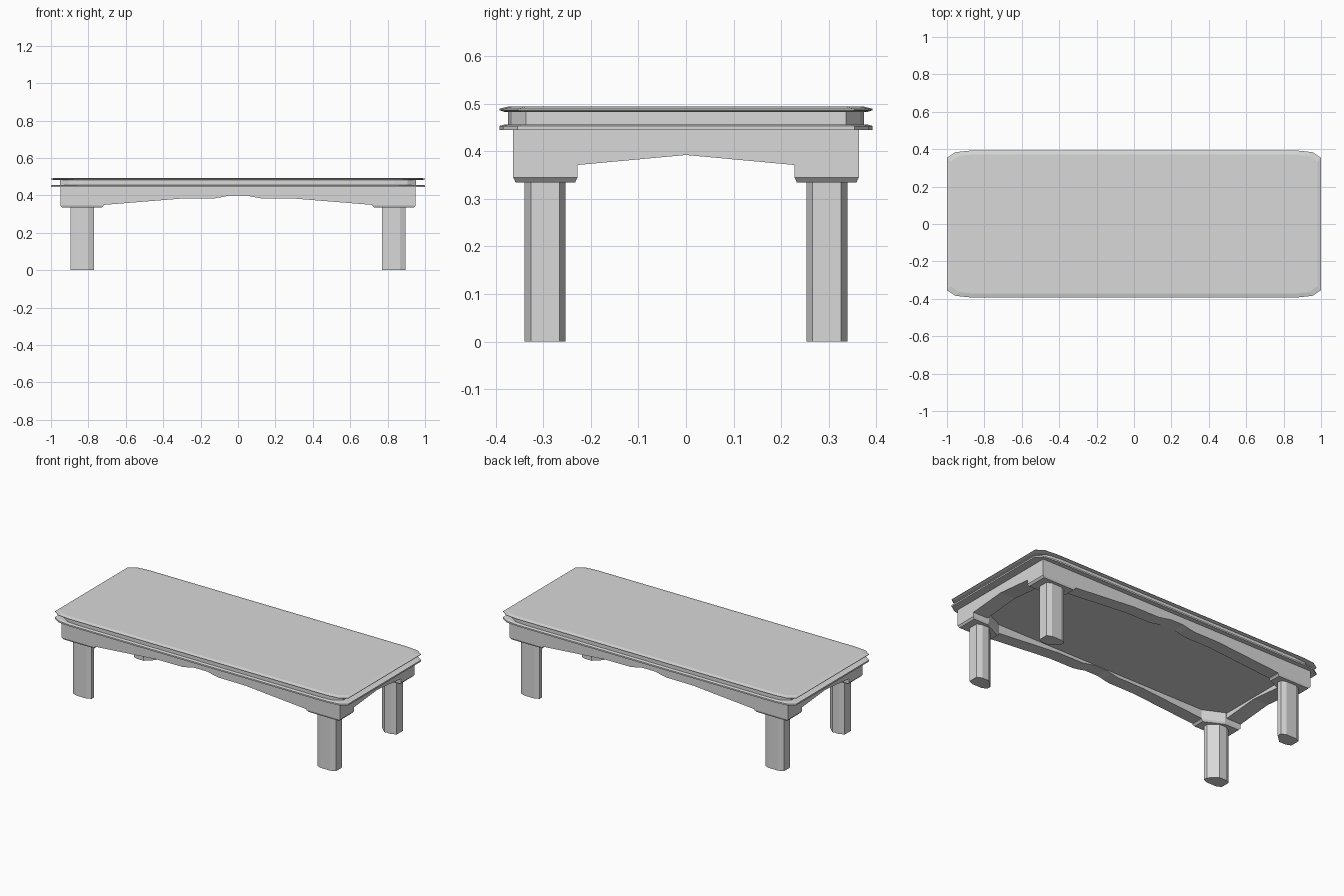
import bpy
import bmesh

cube = bpy.data.objects.get("Cube")
if cube:
    bpy.data.objects.remove(cube)

grey = bpy.data.materials.new("plain grey")
grey.use_nodes = True
grey.diffuse_color = (0.69, 0.69, 0.69, 1)
grey.node_tree.nodes["Principled BSDF"].inputs["Base Color"].default_value = (0.69, 0.69, 0.69, 1)


def loft(name, rings):
    """Skin a stack of matching closed rings and cap both ends."""
    bm = bmesh.new()
    loops = [[bm.verts.new(p) for p in ring] for ring in rings]
    n = len(loops[0])
    for a, b in zip(loops, loops[1:]):
        for i in range(n):
            j = (i + 1) % n
            bm.faces.new((a[i], a[j], b[j], b[i]))
    bm.faces.new(loops[0][::-1])
    bm.faces.new(loops[-1])
    bmesh.ops.recalc_face_normals(bm, faces=bm.faces)
    mesh = bpy.data.meshes.new(name)
    bm.to_mesh(mesh)
    bm.free()
    mesh.materials.append(grey)
    obj = bpy.data.objects.new(name, mesh)
    bpy.context.collection.objects.link(obj)


def rounded(hx, hy, z):
    """Rectangle with softly cut corners."""
    q = [(hx, hy - 0.038), (hx - 0.045, hy - 0.008), (hx - 0.12, hy)]
    pts = q + [(-x, y) for x, y in q[::-1]]
    pts += [(-x, -y) for x, y in q] + [(x, -y) for x, y in q[::-1]]
    return [(x, y, z) for x, y in pts]


def slab(name, hx, hy, steps):
    loft(name, [rounded(hx - inset, hy - inset, z) for inset, z in steps])


def mirrored(profile):
    """Complete a half profile that runs from the outer end to the middle."""
    return profile + [(-u, z) for u, z in profile[::-1] if u > 0]


# Layered top: lower lip, recessed band, bevelled board
slab("lower_lip", 1, 0.392, [(0, 0.444), (0, 0.453), (0.01, 0.456)])
slab("recessed_band", 0.952, 0.374, [(0, 0.455), (0, 0.483)])
slab("table_top", 1, 0.392, [(0.012, 0.482), (0, 0.486), (0, 0.489), (0.02, 0.494)])

# Underside panel set between the aprons
loft("underside_panel", [[(-0.87, -0.31, z), (0.87, -0.31, z), (0.87, 0.31, z), (-0.87, 0.31, z)]
                         for z in (0.403, 0.444)])

# Aprons with shaped lower edges
long_edge = mirrored([(0.72, 0.445), (0.72, 0.349), (0.3, 0.383), (0.125, 0.384),
                      (0.08, 0.392), (0.045, 0.4), (0, 0.4)])
short_edge = mirrored([(0.228, 0.445), (0.228, 0.371), (0, 0.392)])
for s, long_name, short_name in ((-1, "front_apron", "right_apron"), (1, "back_apron", "left_apron")):
    loft(long_name, [[(u, s * y, z) for u, z in long_edge] for y in (0.285, 0.363)])
    loft(short_name, [[(s * x, u, z) for u, z in short_edge] for x in (0.85, 0.95)])

# Corner blocks and legs, both cut diagonally on the inside
block = [(0.95, 0.363), (0.72, 0.363), (0.72, 0.285), (0.84, 0.228), (0.95, 0.228)]
block_foot = [(0.94, 0.358), (0.73, 0.358), (0.73, 0.289), (0.843, 0.233), (0.94, 0.233)]
leg = [(0.896, 0.326), (0.866, 0.339), (0.8, 0.339), (0.77, 0.326), (0.77, 0.3),
       (0.82, 0.253), (0.866, 0.253), (0.896, 0.266)]
for sx, side in ((-1, "right"), (1, "left")):
    for sy, end in ((-1, "front"), (1, "back")):
        def ring(points, z):
            return [(sx * x, sy * y, z) for x, y in points]
        loft(f"{end}_{side}_corner_block",
             [ring(block_foot, 0.334), ring(block, 0.345), ring(block, 0.445)])
        loft(f"{end}_{side}_leg", [ring(leg, 0), ring(leg, 0.336)])
